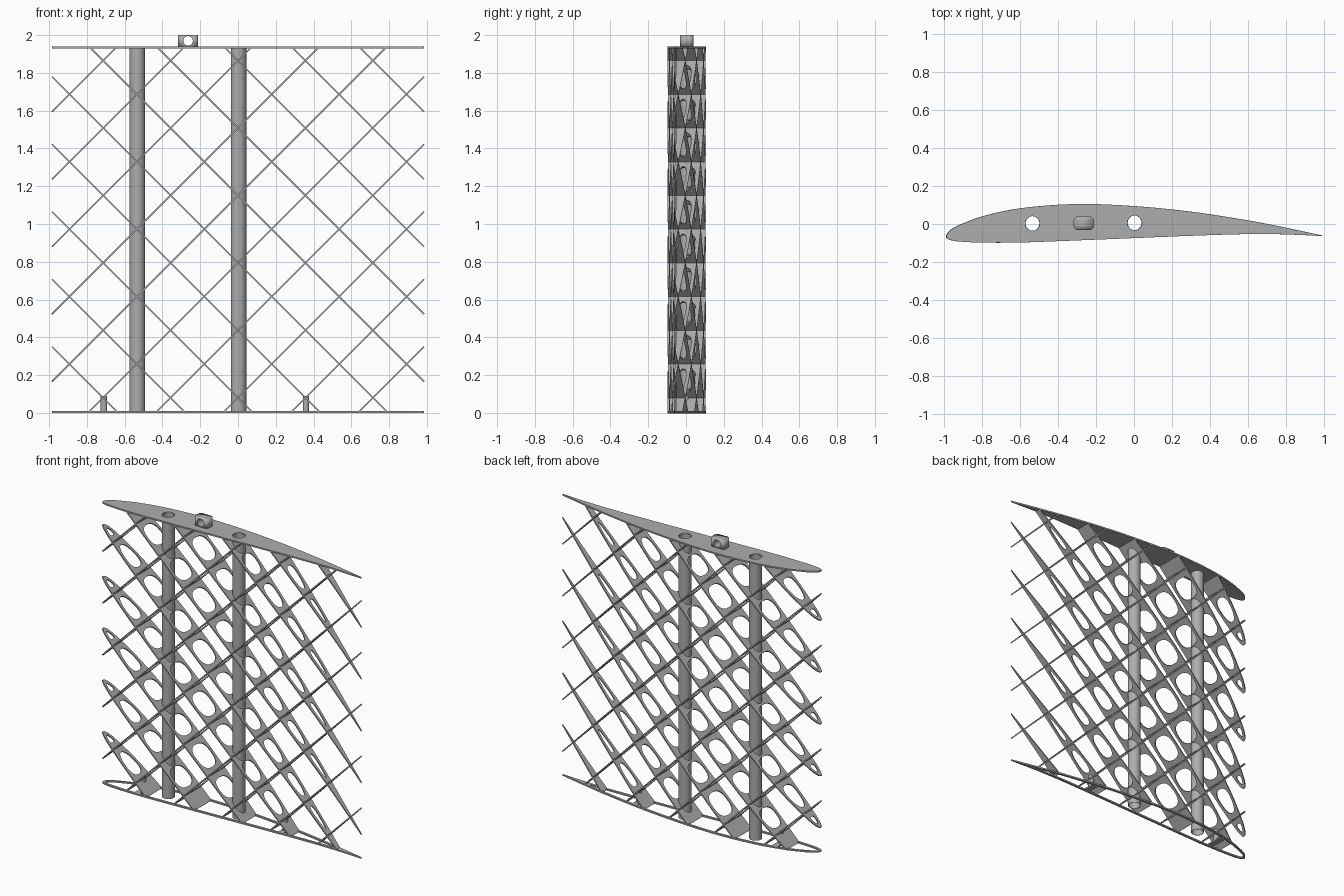
import bpy, math
from math import sin, cos, pi, sqrt

if "Cube" in bpy.data.objects:
    bpy.data.objects.remove(bpy.data.objects["Cube"])

grey = bpy.data.materials.new("plain grey")
grey.use_nodes = True
COLOUR = (0.42, 0.42, 0.42, 1)
grey.diffuse_color = COLOUR
grey.node_tree.nodes["Principled BSDF"].inputs["Base Color"].default_value = COLOUR

NOSE, TAIL, CHORD = -0.985, 0.985, 1.97
TOP = 1.935            # underside of the end plate's upper face region
PITCH = 0.357          # spacing of the diagonal ribs
TUBES = [(-0.533, 0.003), (0.003, 0.006)]
TUBE_R = 0.041

# Aerofoil section: fraction of chord, upper and lower skin
S = [0, .02, .05, .1, .2, .35, .5, .65, .8, .9, 1]
UPPER = [-.068, -.02, .007, .042, .083, .105, .094, .065, .02, -.018, -.06]
LOWER = [-.068, -.088, -.094, -.098, -.097, -.086, -.074, -.062, -.053, -.054, -.063]
W = [sqrt(s) for s in S]


def skin(table, x):
    """Smooth skin height at x, interpolated on the square root of the chord."""
    w = sqrt(min(max((x - NOSE) / CHORD, 0), 1))
    i = max(k for k in range(len(W) - 1) if W[k] <= w)

    def slope(k):
        a, b = max(k - 1, 0), min(k + 1, len(W) - 1)
        return (table[b] - table[a]) / (W[b] - W[a])
    h = W[i + 1] - W[i]
    t = (w - W[i]) / h
    return ((2*t**3 - 3*t*t + 1) * table[i] + (t**3 - 2*t*t + t) * h * slope(i)
            + (3*t*t - 2*t**3) * table[i + 1] + (t**3 - t*t) * h * slope(i + 1))


def outline(a, b, inset=0.0, n=28):
    """Closed section contour between two chord positions."""
    wa, wb = (sqrt((v - NOSE) / CHORD) for v in (a, b))
    xs = [NOSE + CHORD * (wa + (wb - wa) * i / n) ** 2 for i in range(n + 1)]
    up = [(x, skin(UPPER, x) - inset) for x in xs]
    low = [(x, skin(LOWER, x) + inset) for x in xs]
    if a <= NOSE + 1e-6:
        low = low[1:]
    return up + low[::-1]


def rounded_hole(a, b, inset=0.018, n=28):
    """Rounded lightening hole that follows the skins."""
    pts = []
    for i in range(n):
        t = 2 * pi * i / n
        ex = math.copysign(abs(cos(t)) ** 0.75, cos(t))
        ey = math.copysign(abs(sin(t)) ** 0.75, sin(t))
        x = (a + b) / 2 + (b - a) / 2 * ex
        lo, hi = skin(LOWER, x) + inset, skin(UPPER, x) - inset
        pts.append((x, (lo + hi) / 2 + (hi - lo) / 2 * ey))
    return pts


def circle(x, y, r, n=40):
    return [(x + r * cos(2*pi*i/n), y + r * sin(2*pi*i/n)) for i in range(n)]


def plate(name, loops, thickness, location=(0, 0, 0), tilt=0.0, stretch=1.0):
    """Flat sheet with holes, filled from closed loops; loc is its mid plane."""
    cu = bpy.data.curves.new(name, 'CURVE')
    cu.dimensions, cu.fill_mode, cu.extrude = '2D', 'BOTH', thickness / 2
    for loop in loops:
        sp = cu.splines.new('POLY')
        sp.points.add(len(loop) - 1)
        for p, (x, y) in zip(sp.points, loop):
            p.co = (x * stretch, y, 0, 1)
        sp.use_cyclic_u = True
    cu.materials.append(grey)
    ob = bpy.data.objects.new(name, cu)
    bpy.context.collection.objects.link(ob)
    ob.location, ob.rotation_euler = location, (0, tilt, 0)
    bpy.ops.object.select_all(action='DESELECT')
    ob.select_set(True)
    bpy.context.view_layer.objects.active = ob
    bpy.ops.object.convert(target='MESH')
    bpy.ops.object.shade_smooth_by_angle(angle=math.radians(30))
    return bpy.context.object


# Diagonal ribs leaning both ways
half = PITCH / 2
for label, s in (("rising", 1), ("falling", -1)):
    number = 0
    for k in range(-3, 9):
        c = 0.08 + PITCH * k
        ends = sorted((-s * c, s * (TOP - c)))
        a, b = max(NOSE, ends[0]), min(TAIL, ends[1])
        if b - a < 0.03:
            continue
        loops = [outline(a, b)]
        # tube openings
        for tx, ty in TUBES:
            if a < tx - TUBE_R and tx + TUBE_R < b:
                loops.append(circle(tx, ty, TUBE_R - 0.002))
        # lightening holes between rib crossings
        for j in range(-6, 5):
            lo, hi = j * half, (j + 1) * half
            lo += 0.045 if j in (-3, 0) else 0.028
            hi -= 0.045 if j + 1 in (-3, 0) else 0.028
            lo = max(lo, NOSE + 0.022)
            thin = skin(UPPER, hi) - skin(LOWER, hi)
            if lo > a + 0.015 and hi < b - 0.015 and hi - lo > 0.03 and thin > 0.05:
                loops.append(rounded_hole(lo, hi))
        number += 1
        plate(f"{label}_rib_{number}", loops, 0.008, (0, 0, c), -s * pi / 4, sqrt(2))

# Solid end plate with tube openings
plate("top_plate", [outline(NOSE, TAIL, n=50)] + [circle(x, y, TUBE_R - 0.001) for x, y in TUBES],
      0.01, (0, 0, TOP))

# Open base ring, bridged under the two pins
PINS = [-0.71, 0.36]
bays = [(-0.965, PINS[0] - 0.02), (PINS[0] + 0.02, PINS[1] - 0.02), (PINS[1] + 0.02, 0.75)]
plate("base_ring", [outline(NOSE, TAIL, n=50)] + [outline(a, b, 0.015) for a, b in bays],
      0.01, (0, 0, 0.005))

# Hollow spar tubes
for name, (x, y) in zip(("front_spar_tube", "rear_spar_tube"), TUBES):
    plate(name, [circle(0, 0, TUBE_R), circle(0, 0, TUBE_R - 0.003)], TOP, (x, y, TOP / 2))

# Locating pins on the base
for i, x in enumerate(PINS):
    y = (skin(UPPER, x) + skin(LOWER, x)) / 2
    plate(f"base_pin_{i + 1}", [circle(0, 0, 0.017, 24)], 0.09, (x, y, 0.045))

# Rounded lug with a cross hole
corner, lug = 0.022, []
for q, (sx, sy) in enumerate(((1, 1), (-1, 1), (-1, -1), (1, -1))):
    for i in range(7):
        t = pi / 2 * (q + i / 6)
        lug.append((sx * (0.053 - corner) + corner * cos(t),
                    sy * (0.035 - corner) + corner * sin(t)))
block = plate("top_lug", [lug], 0.064, (-0.264, 0.004, 1.968))
bpy.ops.mesh.primitive_cylinder_add(vertices=32, radius=0.025, depth=0.2,
                                    location=(-0.264, 0.004, 1.97), rotation=(pi / 2, 0, 0))
cutter = bpy.context.object
cutter.name = "lug_hole_cutter"
cutter.data.materials.append(grey)
cutter.hide_render = True
cutter.hide_set(True)
# Close the block before cutting
bpy.context.view_layer.objects.active = block
weld = block.modifiers.new("weld", 'WELD')
weld.merge_threshold = 0.0005
cut = block.modifiers.new("cross_hole", 'BOOLEAN')
cut.operation, cut.object, cut.solver = 'DIFFERENCE', cutter, 'EXACT'
